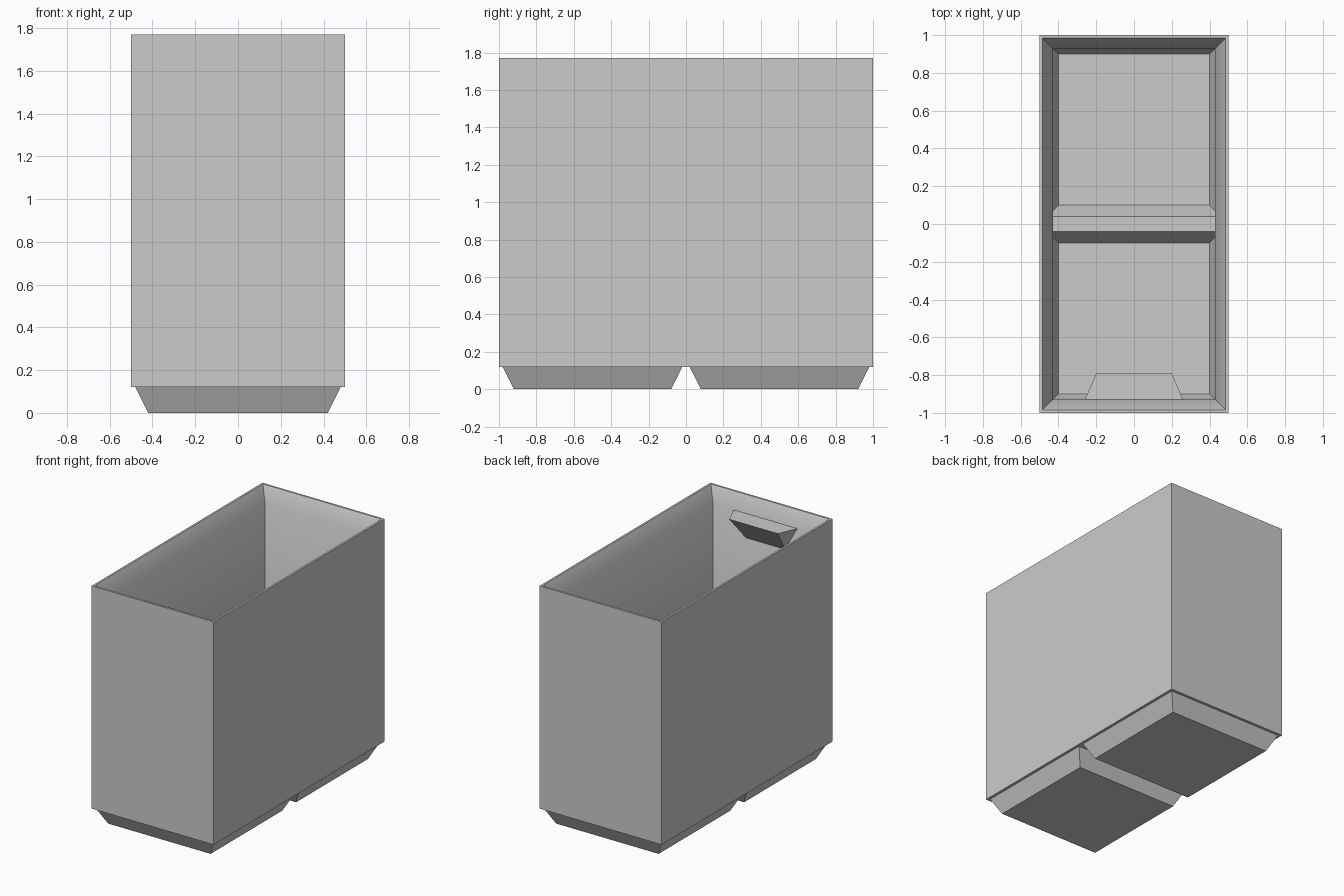
import bpy, bmesh, math

if "Cube" in bpy.data.objects:
    bpy.data.objects.remove(bpy.data.objects["Cube"])

grey = bpy.data.materials.new("light_grey")
grey.use_nodes = True
colour = (0.6, 0.6, 0.6, 1)
grey.diffuse_color = colour
grey.node_tree.nodes["Principled BSDF"].inputs["Base Color"].default_value = colour


def rect(half_x, y0, y1, z):
    """Counter-clockwise rectangle."""
    return [(-half_x, y0, z), (half_x, y0, z), (half_x, y1, z), (-half_x, y1, z)]


def loft(bm, rings, cap_first=False, cap_last=False):
    loops = [[bm.verts.new(p) for p in ring] for ring in rings]
    for a, b in zip(loops, loops[1:]):
        for i in range(4):
            j = (i + 1) % 4
            bm.faces.new((a[i], a[j], b[j], b[i]))
    if cap_first:
        bm.faces.new(loops[0][::-1])
    if cap_last:
        bm.faces.new(loops[-1])


def finish(bm, name):
    bmesh.ops.remove_doubles(bm, verts=bm.verts, dist=0.0005)
    mesh = bpy.data.meshes.new(name)
    bm.to_mesh(mesh)
    bm.free()
    mesh.materials.append(grey)
    obj = bpy.data.objects.new(name, mesh)
    bpy.context.collection.objects.link(obj)
    bpy.ops.object.select_all(action="DESELECT")
    obj.select_set(True)
    bpy.context.view_layer.objects.active = obj
    bpy.ops.object.shade_smooth_by_angle(angle=math.radians(32))
    return obj


def half(side, half_x, near, far, z):
    """Rectangle in the front (-1) or back (1) half."""
    y0, y1 = sorted((side * near, side * far))
    return rect(half_x, y0, y1, z)


BASE, TOP, LIP, FLOOR, HUMP = 0.12, 1.77, 1.66, 0.035, 0.155
bm = bmesh.new()

# Outer walls, rim, sloping stacking lip and inner walls
loft(bm, [rect(0.5, -1, 1, BASE), rect(0.5, -1, 1, TOP),
          rect(0.485, -0.985, 0.985, TOP), rect(0.43, -0.93, 0.93, LIP),
          rect(0.43, -0.93, 0.93, HUMP)])

for side in (-1, 1):
    # Tapered foot and the ledge around it
    loft(bm, [half(side, 0.42, 0.08, 0.92, 0), half(side, 0.48, 0.02, 0.98, BASE),
              half(side, 0.5, 0, 1, BASE)], cap_first=True)
    # Hollow inside the foot
    loft(bm, [half(side, 0.43, 0.04, 0.93, HUMP), half(side, 0.43, 0.07, 0.93, 0.095),
              half(side, 0.40, 0.10, 0.90, FLOOR)], cap_last=True)

# Ridge top between the two hollows
bm.faces.new([bm.verts.new(p) for p in rect(0.43, -0.04, 0.04, HUMP)])
finish(bm, "bin_body")

# Tapered label ledge inside the front wall
bm = bmesh.new()
back = [bm.verts.new(p) for p in ((-0.26, -0.93, LIP), (0.26, -0.93, LIP),
                                  (0.16, -0.93, 1.48), (-0.16, -0.93, 1.48))]
edge = [bm.verts.new((x, -0.79, LIP)) for x in (-0.2, 0.2)]
bm.faces.new((back[0], back[1], edge[1], edge[0]))
bm.faces.new((edge[0], edge[1], back[2], back[3]))
bm.faces.new((back[0], edge[0], back[3]))
bm.faces.new((back[1], back[2], edge[1]))
bm.faces.new(back[::-1])
bmesh.ops.recalc_face_normals(bm, faces=bm.faces)
finish(bm, "label_ledge")
